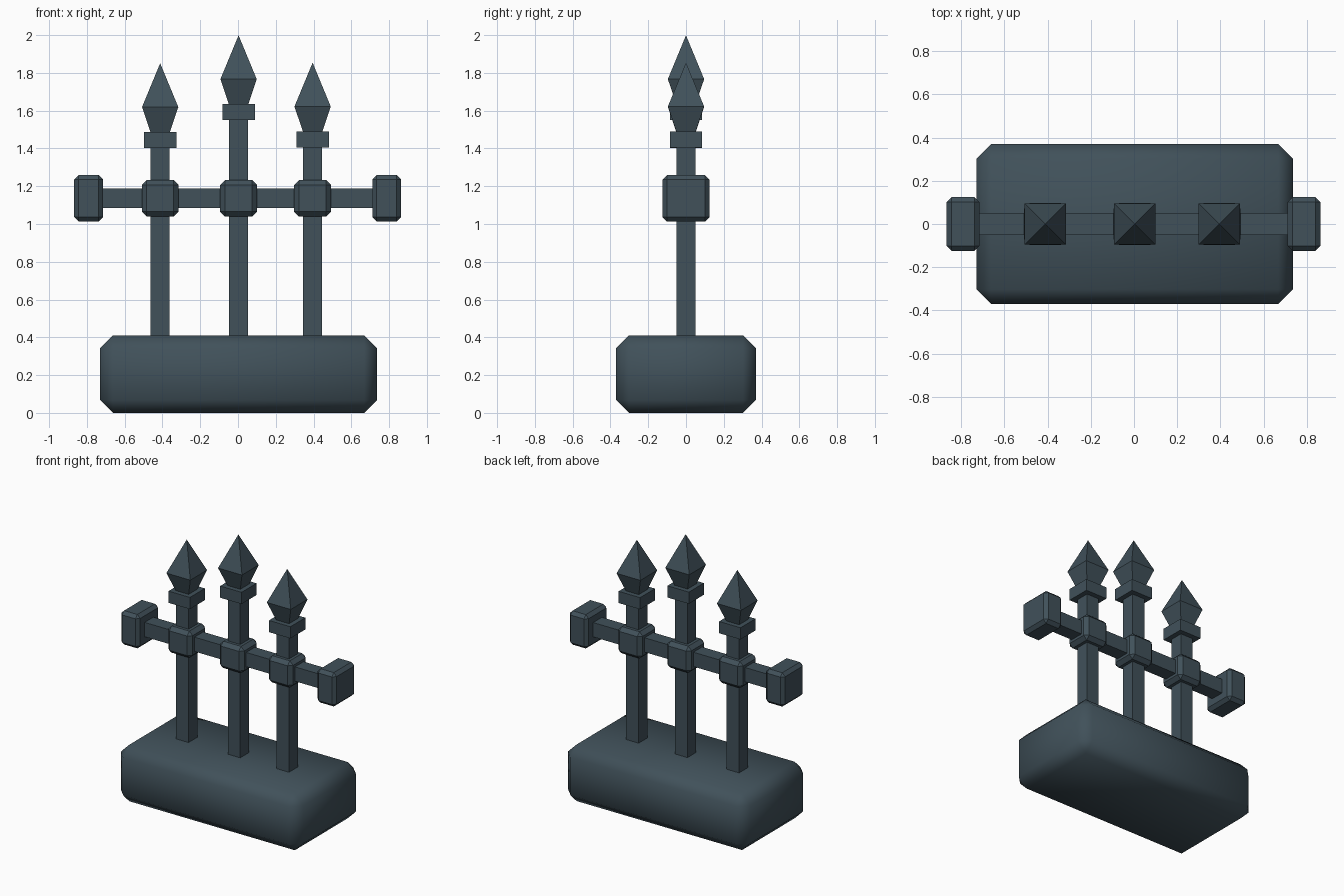
import bpy, bmesh

if "Cube" in bpy.data.objects:
    bpy.data.objects.remove(bpy.data.objects["Cube"])

iron = bpy.data.materials.new("dark slate iron")
iron.diffuse_color = (0.052, 0.082, 0.102, 1)
iron.use_nodes = True
iron.node_tree.nodes["Principled BSDF"].inputs["Base Color"].default_value = iron.diffuse_color


def finish(name, bm, smooth=False):
    bmesh.ops.recalc_face_normals(bm, faces=bm.faces)
    for f in bm.faces:
        f.smooth = smooth
    me = bpy.data.meshes.new(name)
    bm.to_mesh(me)
    bm.free()
    me.materials.append(iron)
    ob = bpy.data.objects.new(name, me)
    bpy.context.collection.objects.link(ob)
    return ob


def box(name, center, size, bevel=0, smooth=False):
    bm = bmesh.new()
    bmesh.ops.create_cube(bm, size=1)
    for v in bm.verts:
        v.co = [c + p * s for c, p, s in zip(center, v.co, size)]
    if bevel:
        bmesh.ops.bevel(bm, geom=bm.edges[:], offset=bevel, segments=1,
                        affect='EDGES', profile=0.5)
    return finish(name, bm, smooth)


def spearhead(name, x, z_low, z_mid, z_tip):
    # Square rings at the neck and the widest point, closed by a pointed tip
    bm = bmesh.new()
    rings = [[bm.verts.new((x + r * i, r * j, z))
              for i, j in ((-1, -1), (1, -1), (1, 1), (-1, 1))]
             for r, z in ((0.05, z_low), (0.096, z_mid))]
    tip = bm.verts.new((x, 0, z_tip))
    low, mid = rings
    bm.faces.new(low[::-1])
    for k in range(4):
        n = (k + 1) % 4
        bm.faces.new((low[k], low[n], mid[n], mid[k]))
        bm.faces.new((mid[k], mid[n], tip))
    return finish(name, bm)


# Smooth chamfered foundation block
box("base_block", (0.003, 0, 0.205), (1.466, 0.74, 0.41), 0.068, smooth=True)

# Horizontal rail with its end caps
RAIL_Z = 1.136
box("cross_rail", (0, 0, RAIL_Z), (1.5, 0.1, 0.104))
for side, x in (("left", -0.791), ("right", 0.787)):
    box(f"{side}_end_cap", (x, 0, RAIL_Z), (0.152, 0.248, 0.246), 0.023)

# Upright bars with joint, collar and spearhead
for side, x, z in (("left", -0.412, 1.487), ("middle", 0.003, 1.635),
                   ("right", 0.395, 1.490)):
    box(f"{side}_bar", (x, 0, (0.35 + z - 0.02) / 2), (0.1, 0.1, z - 0.37))
    box(f"{side}_joint", (x, 0, RAIL_Z), (0.195, 0.195, 0.194), 0.026)
    box(f"{side}_collar", (x, 0, z - 0.0425), (0.172, 0.172, 0.085))
    spearhead(f"{side}_spearhead", x, z - 0.005, z + 0.132, z + 0.364)
